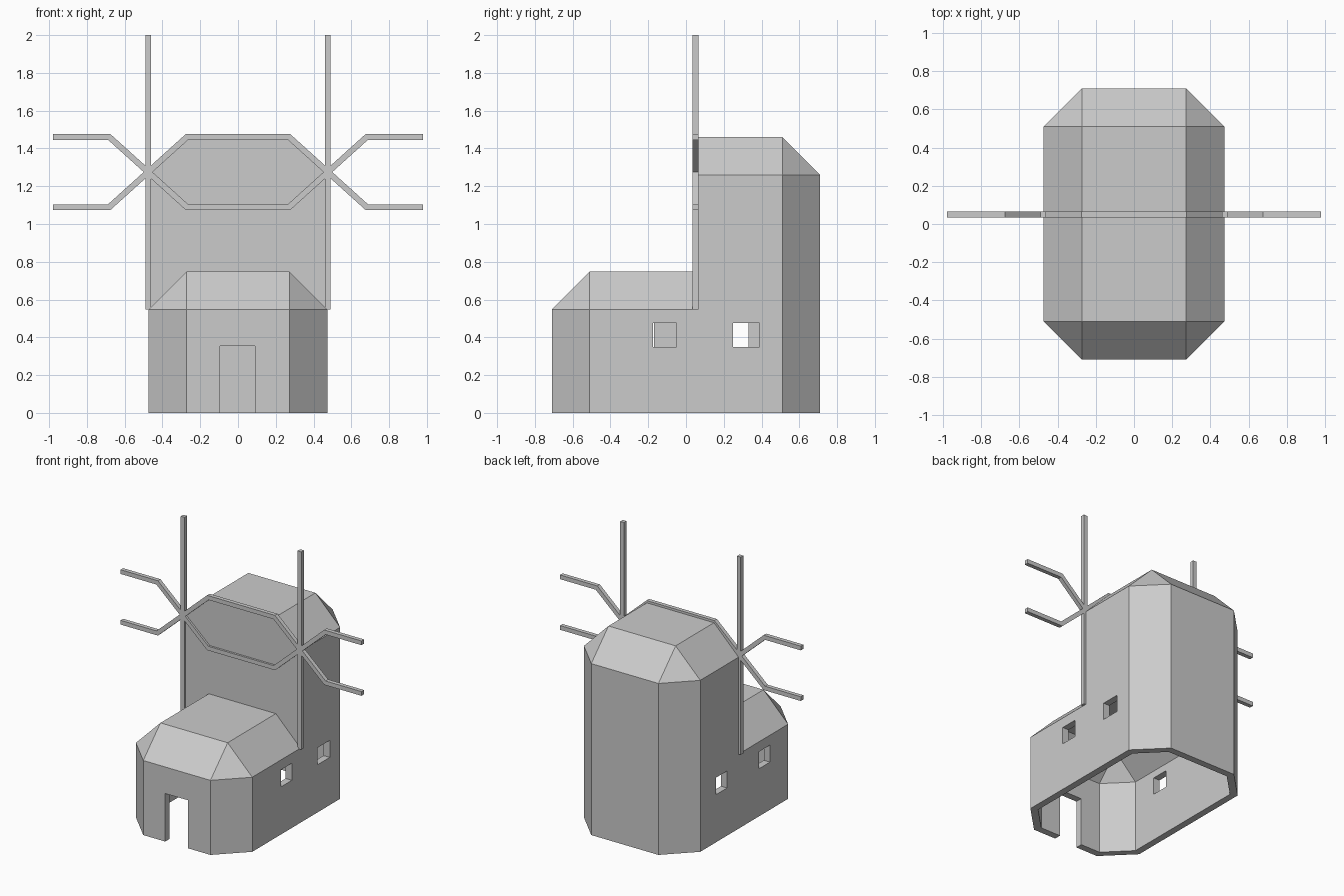
import bpy, bmesh, math
from mathutils import Vector

if "Cube" in bpy.data.objects:
    bpy.data.objects.remove(bpy.data.objects["Cube"])

W, END, C, T = 0.473, 0.71, 0.2, 0.05   # half width, half length, chamfer, wall thickness
STEP = 0.05                             # y of the step between low and tall halves


def make_object(name, bm):
    bmesh.ops.recalc_face_normals(bm, faces=bm.faces)
    mesh = bpy.data.meshes.new(name)
    bm.to_mesh(mesh)
    bm.free()
    ob = bpy.data.objects.new(name, mesh)
    bpy.context.collection.objects.link(ob)
    return ob


def box(name, x0, x1, y0, y1, z0, z1):
    bm = bmesh.new()
    bmesh.ops.create_cube(bm, size=1)
    for v in bm.verts:
        v.co = Vector(((x0 + x1) / 2 + v.co.x * (x1 - x0),
                       (y0 + y1) / 2 + v.co.y * (y1 - y0),
                       (z0 + z1) / 2 + v.co.z * (z1 - z0)))
    return make_object(name, bm)


def pod(name, side, height, y_cut, inset=0.0, z0=0.0):
    """Half hall with chamfered corners and roof; side -1 is front, 1 is back."""
    c = C - inset * (2 - math.sqrt(2))
    w, e, h = W - inset, END - inset, height - inset
    bm = bmesh.new()
    for sx in (-1, 1):
        for x, y, z in ((w - c, side * e, z0), (w - c, side * e, h - c),
                        (w, side * (e - c), z0), (w, side * (e - c), h - c),
                        (w - c, side * (e - c), h), (w, y_cut, z0),
                        (w, y_cut, h - c), (w - c, y_cut, h)):
            bm.verts.new((sx * x, y, z))
    bmesh.ops.convex_hull(bm, input=bm.verts)
    bmesh.ops.dissolve_limit(bm, angle_limit=0.01, verts=bm.verts, edges=bm.edges)
    return make_object(name, bm)


def boolean(target, tool, operation):
    mod = target.modifiers.new("cut", 'BOOLEAN')
    mod.operation, mod.solver, mod.object = operation, 'EXACT', tool
    bpy.context.view_layer.objects.active = target
    bpy.ops.object.modifier_apply(modifier=mod.name)
    bpy.data.objects.remove(tool)


def strip(name, pts, width, y0, y1):
    """Mitred flat band along x/z points, extruded from y0 to y1."""
    pts = [Vector(p) for p in pts]
    normals = []
    for a, b in zip(pts, pts[1:]):
        d = (b - a).normalized()
        normals.append(Vector((-d.y, d.x)))
    rings = []
    bm = bmesh.new()
    for i, p in enumerate(pts):
        n0, n1 = normals[max(i - 1, 0)], normals[min(i, len(normals) - 1)]
        m = (n0 + n1) / (1 + n0.dot(n1)) * width / 2
        a, b = p + m, p - m
        rings.append([bm.verts.new(v) for v in ((a.x, y0, a.y), (a.x, y1, a.y),
                                                (b.x, y1, b.y), (b.x, y0, b.y))])
    for r, s in zip(rings, rings[1:]):
        for k in range(4):
            bm.faces.new((r[k], r[(k + 1) % 4], s[(k + 1) % 4], s[k]))
    bm.faces.new(rings[0])
    bm.faces.new(rings[-1])
    return make_object(name, bm)


# Hollow hall: low front half joined to tall back half, open underneath
hall = pod("hall", 1, 1.46, STEP)
boolean(hall, pod("low_half", -1, 0.748, 0.3), 'UNION')
hollow = pod("hollow", 1, 1.46, STEP + T, T, -0.1)
boolean(hollow, pod("low_hollow", -1, 0.748, 0.3, T, -0.1), 'UNION')
boolean(hall, hollow, 'DIFFERENCE')

# Doorway and windows
boolean(hall, box("doorway", -0.095, 0.09, -0.8, -0.6, -0.1, 0.353), 'DIFFERENCE')
for side, y0, y1 in ((1, -0.175, -0.05), (1, 0.248, 0.39),
                     (-1, -0.30, -0.17), (-1, 0.198, 0.33)):
    xs = sorted((side * 0.38, side * 0.55))
    boolean(hall, box("window", xs[0], xs[1], y0, y1, 0.35, 0.475), 'DIFFERENCE')

# Masts at the step
for side, label in ((-1, "left"), (1, "right")):
    box(label + "_mast", side * 0.475 - 0.015, side * 0.475 + 0.015,
        0.035, 0.065, 0.547, 2.0)

# Crossing bands, mirrored up and down about the crossing height
for s, label in ((1, "upper"), (-1, "lower")):
    half = [(0.27, -s), (0.682, s), (0.979, s)]
    path = [(-x, z) for x, z in reversed(half)] + half
    strip(label + "_band", [(x, 1.275 + z * 0.186) for x, z in path],
          0.031, 0.035, 0.065)
